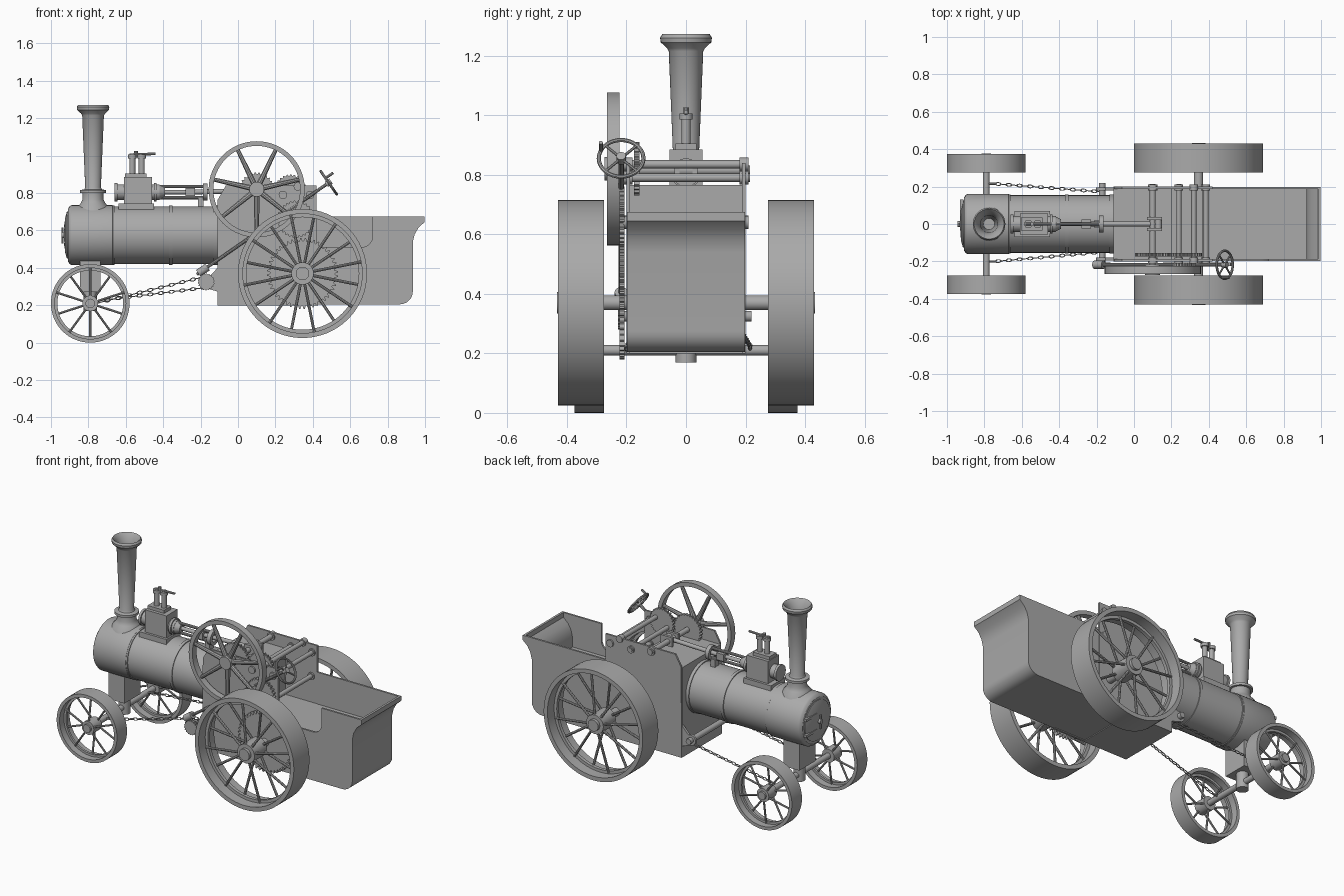
import bpy, bmesh, math
from math import pi, sin, cos
from mathutils import Vector, Matrix

cube = bpy.data.objects.get("Cube")
if cube:
    bpy.data.objects.remove(cube)

iron = bpy.data.materials.new("plain_grey")
iron.use_nodes = True
GREY = (0.4, 0.4, 0.4, 1)
iron.diffuse_color = GREY
iron.node_tree.nodes["Principled BSDF"].inputs["Base Color"].default_value = GREY


# ---------- helpers ----------
def finish(name, bm):
    bmesh.ops.remove_doubles(bm, verts=bm.verts, dist=1e-5)
    bmesh.ops.recalc_face_normals(bm, faces=bm.faces)
    mesh = bpy.data.meshes.new(name)
    bm.to_mesh(mesh)
    bm.free()
    mesh.materials.append(iron)
    mesh.shade_smooth()
    mesh.set_sharp_from_angle(angle=math.radians(32))
    ob = bpy.data.objects.new(name, mesh)
    bpy.context.collection.objects.link(ob)
    return ob


def frame(origin, axis):
    return Matrix.Translation(origin) @ Vector(axis).to_track_quat('Z', 'Y').to_matrix().to_4x4()


def lathe(bm, origin, axis, profile, n=32, closed=False):
    """Spin (radius, height) points about an axis."""
    m = frame(origin, axis)
    rings = [[bm.verts.new(m @ Vector((r * cos(2 * pi * i / n), r * sin(2 * pi * i / n), h)))
              for i in range(n)] for r, h in profile]
    for a, b in zip(rings, rings[1:] + (rings[:1] if closed else [])):
        for i in range(n):
            j = (i + 1) % n
            bm.faces.new((a[i], a[j], b[j], b[i]))
    if not closed:
        bm.faces.new(rings[0])
        bm.faces.new(rings[-1])


def rod(bm, a, b, r, n=12, r2=None):
    a, b = Vector(a), Vector(b)
    lathe(bm, a, b - a, [(r, 0), (r if r2 is None else r2, (b - a).length)], n)


def box(bm, lo, hi):
    lo, hi = Vector(lo), Vector(hi)
    size = Matrix.Diagonal(hi - lo).to_4x4()
    bmesh.ops.create_cube(bm, size=1, matrix=Matrix.Translation((lo + hi) / 2) @ size)


def plate(bm, outline, y0, y1):
    """Extrude an outline of (x, z) points across y."""
    front = [bm.verts.new((x, y0, z)) for x, z in outline]
    back = [bm.verts.new((x, y1, z)) for x, z in outline]
    bm.faces.new(front)
    bm.faces.new(back)
    for i in range(len(outline)):
        j = (i + 1) % len(outline)
        bm.faces.new((front[i], front[j], back[j], back[i]))


def ring(bm, origin, axis, ro, ri, w, n=48):
    lathe(bm, origin, axis, [(ro, -w / 2), (ro, w / 2), (ri, w / 2), (ri, -w / 2)], n, True)


def arc(cx, cz, r, a0, a1, n=6):
    steps = [math.radians(a0 + (a1 - a0) * i / n) for i in range(n + 1)]
    return [(cx + r * cos(a), cz + r * sin(a)) for a in steps]


def gear(bm, x, y, z, r, teeth, w=0.018):
    pts = []
    for i in range(teeth):
        for k, rr in ((0, r * 0.91), (0.25, r), (0.5, r), (0.75, r * 0.91)):
            a = 2 * pi * (i + k) / teeth
            pts.append((x + rr * cos(a), z + rr * sin(a)))
    plate(bm, pts, y - w / 2, y + w / 2)


Y = (0, 1, 0)


def road_wheel(name, x, z, r, y0, y1, spokes, hub, thick):
    for label, s in (("left", 1), ("right", -1)):
        bm = bmesh.new()
        mid, w = s * (y0 + y1) / 2, y1 - y0
        ring(bm, (x, mid, z), Y, r, r - thick, w, 64)
        ring(bm, (x, mid, z), Y, r - thick * 0.8, r - thick * 1.7, w * 0.14, 64)
        rod(bm, (x, mid - w * 0.4, z), (x, mid + w * 0.4, z), hub, 24)
        rod(bm, (x, mid, z), (x, mid + s * w * 0.52, z), hub * 0.6, 20)
        for i in range(spokes):
            a = 2 * pi * (i + 0.5) / spokes
            d = Vector((cos(a), 0, sin(a)))
            off = w * (0.3 if i % 2 else -0.3)
            rod(bm, Vector((x, mid + off, z)) + d * hub * 0.8,
                Vector((x, mid + off * 0.2, z)) + d * (r - thick), thick * 0.3, 8)
        finish(label + "_" + name, bm)


# ---------- road wheels and axles ----------
FX, FZ, RX, RZ = -0.79, 0.21, 0.345, 0.37
road_wheel("front_wheel", FX, FZ, 0.21, 0.275, 0.375, 10, 0.042, 0.02)
road_wheel("rear_wheel", RX, RZ, 0.345, 0.275, 0.43, 16, 0.06, 0.026)
bm = bmesh.new()
rod(bm, (FX, -0.36, FZ), (FX, 0.36, FZ), 0.018, 16)
rod(bm, (FX, 0, 0.17), (FX, 0, 0.3), 0.035, 20)
box(bm, (FX - 0.055, -0.08, 0.27), (FX + 0.055, 0.08, 0.46))
finish("front_axle_and_pivot", bm)
bm = bmesh.new()
rod(bm, (RX, -0.41, RZ), (RX, 0.41, RZ), 0.025, 20)
finish("rear_axle", bm)

# ---------- boiler ----------
BZ = 0.575
bm = bmesh.new()
lathe(bm, (-0.9, 0, BZ), (1, 0, 0),
      [(0.14, -0.01), (0.155, 0), (0.16, 0.01), (0.16, 0.23), (0.154, 0.235), (0.154, 0.82)], 56)
for x in (-0.67, -0.36, -0.12):
    ring(bm, (x, 0, BZ), (1, 0, 0), 0.159, 0.15, 0.02, 56)
finish("boiler", bm)
bm = bmesh.new()
lathe(bm, (-0.9, 0, BZ), (-1, 0, 0), [(0.125, 0), (0.125, 0.015), (0.09, 0.025), (0.02, 0.03)], 40)
rod(bm, (-0.92, 0, BZ), (-0.945, 0, BZ), 0.015)
rod(bm, (-0.938, 0, BZ - 0.045), (-0.938, 0, BZ + 0.04), 0.006, 8)
for z in (-0.05, 0.05):
    box(bm, (-0.93, 0.02, BZ + z - 0.008), (-0.912, 0.13, BZ + z + 0.008))
finish("smokebox_door", bm)

# ---------- chimney ----------
bm = bmesh.new()
lathe(bm, (-0.775, 0, 0), (0, 0, 1),
      [(0.1, 0.68), (0.085, 0.725), (0.066, 0.745), (0.056, 0.765), (0.056, 0.8), (0.07, 0.8),
       (0.07, 0.815), (0.047, 0.82), (0.042, 0.83), (0.058, 1.215), (0.064, 1.225), (0.085, 1.245),
       (0.087, 1.26), (0.08, 1.272), (0.06, 1.25), (0.046, 1.2), (0.03, 0.9)], 36)
finish("chimney", bm)

# ---------- cylinder block and safety valves ----------
bm = bmesh.new()
box(bm, (-0.64, -0.07, 0.7), (-0.45, 0.07, 0.745))
box(bm, (-0.61, -0.055, 0.74), (-0.46, 0.055, 0.885))
box(bm, (-0.605, -0.035, 0.88), (-0.49, 0.035, 0.905))
for x in (-0.565, -0.515):
    rod(bm, (x, 0, 0.9), (x, 0, 0.995), 0.016, 14)
    rod(bm, (x, 0, 0.985), (x, 0, 1.005), 0.023, 14)
rod(bm, (-0.58, 0, 1.005), (-0.44, 0, 1.01), 0.007, 8)
rod(bm, (-0.545, 0, 0.99), (-0.545, 0, 1.025), 0.01, 10)
finish("cylinder_block", bm)

# ---------- piston, crosshead guides and crank ----------
CX, CZ = 0.1, 0.815
bm = bmesh.new()
AZ = 0.805
rod(bm, (-0.655, 0, AZ), (-0.42, 0, AZ), 0.042, 24)
rod(bm, (-0.66, 0, AZ), (-0.645, 0, AZ), 0.05, 24)
rod(bm, (-0.45, 0, AZ), (-0.435, 0, AZ), 0.05, 24)
rod(bm, (-0.43, 0, AZ), (-0.25, 0, AZ), 0.012)
for s in (-1, 1):
    rod(bm, (-0.43, 0, AZ + s * 0.03), (-0.18, 0, AZ + s * 0.03), 0.009, 10)
    box(bm, (CX - 0.03, s * 0.03 - 0.008, CZ - 0.03), (CX + 0.05, s * 0.03 + 0.008, CZ + 0.03))
rod(bm, (-0.42, 0, AZ), (-0.39, 0, AZ), 0.04, 20, 0.025)
box(bm, (-0.28, -0.025, AZ - 0.022), (-0.23, 0.025, AZ + 0.022))
ring(bm, (-0.175, 0, AZ), (1, 0, 0), 0.045, 0.024, 0.025, 24)
box(bm, (-0.215, -0.02, 0.72), (-0.185, 0.02, 0.775))
rod(bm, (-0.25, 0, AZ), (CX + 0.03, 0, CZ), 0.013)
rod(bm, (CX + 0.03, -0.035, CZ), (CX + 0.03, 0.035, CZ), 0.02, 14)
finish("piston_and_crank", bm)

# ---------- firebox, side plates and tender ----------
bm = bmesh.new()
box(bm, (-0.11, -0.192, 0.2), (0.2, 0.192, 0.765))
finish("firebox", bm)

back_edge = arc(0.865, 0.275, 0.07, -90, 0) + [(0.935, 0.54), (0.945, 0.58), (0.965, 0.615),
                                             (0.998, 0.645), (0.998, 0.675)]
hornplate = [(-0.11, 0.2), (0.42, 0.2), (0.42, 0.84), (-0.065, 0.84), (-0.105, 0.77)]
notch = [(0.72, 0.675)] + arc(0.66, 0.57, 0.06, 0, -90) + [(0.42, 0.51)]
for label, s, top in (("left", 1, [(0.42, 0.675)]), ("right", -1, notch)):
    bm = bmesh.new()
    plate(bm, hornplate, s * 0.188, s * 0.2)
    plate(bm, [(0.42, 0.205)] + back_edge + top, s * 0.186, s * 0.198)
    finish(label + "_side_plate", bm)

bm = bmesh.new()
outer = [(0.19, 0.205)] + back_edge
inner = [(x - 0.014, max(z, 0.22)) for x, z in back_edge]
plate(bm, outer + inner[::-1] + [(0.19, 0.22)], -0.19, 0.19)
box(bm, (0.19, -0.19, 0.46), (0.925, 0.19, 0.475))
finish("tender_back_and_floor", bm)

# ---------- cross shafts with bearings ----------
bm = bmesh.new()
for x, z, r, y0, y1 in ((CX, CZ, 0.016, -0.27, 0.215), (0.24, 0.79, 0.014, -0.21, 0.215),
                        (0.32, 0.835, 0.014, -0.2, 0.21), (0.385, 0.79, 0.014, -0.2, 0.21),
                        (0.38, 0.64, 0.014, -0.22, 0.205)):
    rod(bm, (x, y0, z), (x, y1, z), r, 14)
    for s in (-1, 1):
        rod(bm, (x, s * 0.18, z), (x, s * 0.21, z), r * 1.6, 16)
finish("cross_shafts", bm)

# ---------- flywheel ----------
bm = bmesh.new()
hub = Vector((CX, -0.245, 0.82))
ring(bm, hub, Y, 0.257, 0.232, 0.042, 64)
rod(bm, hub - Vector((0, 0.028, 0)), hub + Vector((0, 0.028, 0)), 0.04, 24)
for i in range(7):
    a = pi / 2 + 2 * pi * (i + 0.5) / 7
    d = Vector((cos(a), 0, sin(a)))
    rod(bm, hub + d * 0.03, hub + d * 0.238, 0.016, 10, 0.011)
finish("flywheel", bm)

# ---------- gears ----------
bm = bmesh.new()
gear(bm, CX, -0.165, CZ, 0.095, 28)
gear(bm, 0.28, -0.165, CZ, 0.085, 26)
gear(bm, 0.31, -0.215, 0.66, 0.1, 28)
gear(bm, RX, -0.215, RZ, 0.19, 48)
finish("gear_train", bm)

# ---------- steering ----------
bm = bmesh.new()
low, high = Vector((-0.22, -0.218, 0.365)), Vector((0.485, -0.218, 0.855))
d = (high - low).normalized()
rod(bm, low, high, 0.009, 10)
rod(bm, low + d * 0.01, low + d * 0.07, 0.022, 14)
lathe(bm, high, d, [(0.075 + 0.007 * cos(a * pi / 4), 0.007 * sin(a * pi / 4)) for a in range(8)], 36, True)
rod(bm, high - d * 0.015, high + d * 0.015, 0.016)
side = d.cross(Vector(Y))
for i in range(4):
    a = pi / 4 + i * pi / 2
    rod(bm, high, high + (side * cos(a) + Vector(Y) * sin(a)) * 0.075, 0.005, 8)
grip = high + side * 0.03 - Vector((0, 0.068, 0))
rod(bm, grip, grip + d * 0.05, 0.007, 8)
finish("steering_wheel_and_column", bm)

bm = bmesh.new()
rod(bm, (-0.17, -0.225, 0.325), (-0.17, 0.22, 0.325), 0.018, 16)
gear(bm, -0.17, -0.218, 0.325, 0.045, 18, 0.022)
bracket = [(-0.1, 0.27), (-0.1, 0.41)] + arc(-0.17, 0.325, 0.033, 60, 270, 8)
for s in (-1, 1):
    plate(bm, bracket, s * 0.18, s * 0.195)
finish("steering_shaft", bm)

# ---------- steering chains ----------
for label, a, b in (("left", (-0.74, 0.215, 0.225), (-0.17, 0.172, 0.295)),
                    ("right", (-0.74, -0.2, 0.215), (-0.17, -0.15, 0.355))):
    bm = bmesh.new()
    a, b = Vector(a), Vector(b)
    count = 20
    for i in range(count):
        m = frame(a.lerp(b, (i + 0.5) / count), b - a)
        m = m @ Matrix.Rotation(pi / 2 * (i % 2), 4, 'Z')
        start = len(bm.verts)
        lathe(bm, (0, 0, 0), Y, [(0.01 + 0.003 * cos(k * pi / 3), 0.003 * sin(k * pi / 3))
                                 for k in range(6)], 10, True)
        bm.verts.ensure_lookup_table()
        stretch = Matrix.Diagonal((0.8, 1, 1.45, 1))
        bmesh.ops.transform(bm, matrix=m @ stretch, verts=bm.verts[start:])
    rod(bm, a, (FX, a.y, FZ), 0.006, 8)
    finish(label + "_steering_chain", bm)
